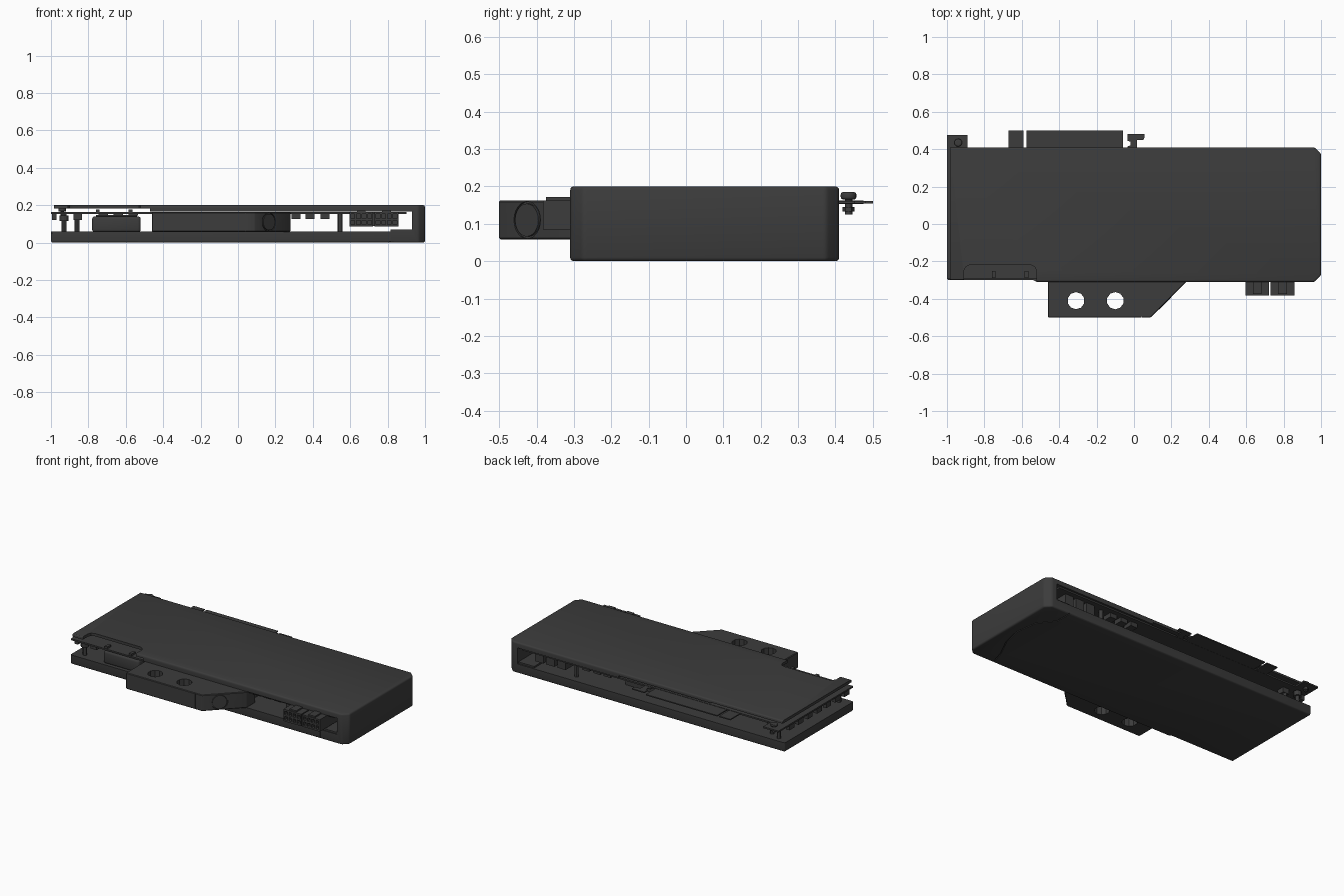
import bpy, bmesh, math
from mathutils import Matrix, Vector

if "Cube" in bpy.data.objects:
    bpy.data.objects.remove(bpy.data.objects["Cube"])

dark = bpy.data.materials.new("dark_grey")
dark.diffuse_color = (0.045, 0.045, 0.045, 1)
dark.use_nodes = True
dark.node_tree.nodes["Principled BSDF"].inputs["Base Color"].default_value = dark.diffuse_color


def finish(name, bm):
    bmesh.ops.recalc_face_normals(bm, faces=bm.faces)
    me = bpy.data.meshes.new(name)
    bm.to_mesh(me)
    bm.free()
    ob = bpy.data.objects.new(name, me)
    bpy.context.collection.objects.link(ob)
    me.materials.append(dark)
    return ob


def prism(name, pts, z0, z1):
    bm = bmesh.new()
    f = bm.faces.new([bm.verts.new((x, y, z0)) for x, y in pts])
    r = bmesh.ops.extrude_face_region(bm, geom=[f])
    vs = [v for v in r["geom"] if isinstance(v, bmesh.types.BMVert)]
    bmesh.ops.translate(bm, verts=vs, vec=(0, 0, z1 - z0))
    return finish(name, bm)


def box(name, x0, x1, y0, y1, z0, z1):
    return prism(name, [(x0, y0), (x1, y0), (x1, y1), (x0, y1)], z0, z1)


def cyl(name, loc, r, h, n=16, axis=(0, 0, 1)):
    bm = bmesh.new()
    rot = Vector((0, 0, 1)).rotation_difference(Vector(axis)).to_matrix().to_4x4()
    bmesh.ops.create_cone(bm, cap_ends=True, segments=n, radius1=r, radius2=r,
                          depth=h, matrix=Matrix.Translation(loc) @ rot)
    return finish(name, bm)


def apply(ob, mod):
    with bpy.context.temp_override(object=ob, active_object=ob):
        bpy.ops.object.modifier_apply(modifier=mod.name)


def bevel(ob, width, seg=3):
    m = ob.modifiers.new("bevel", 'BEVEL')
    m.width, m.segments, m.limit_method = width, seg, 'ANGLE'
    m.angle_limit = math.radians(40)
    apply(ob, m)
    return ob


def cut(ob, cutter):
    m = ob.modifiers.new("cut", 'BOOLEAN')
    m.operation, m.object, m.solver = 'DIFFERENCE', cutter, 'EXACT'
    apply(ob, m)
    bpy.data.objects.remove(cutter)


# Wraparound shell: bottom block, end wall and backplate in one piece
shell = prism("shell", [(-1, -.30), (-.54, -.30), (-.52, -.31), (.965, -.31), (1, -.275),
                        (1, .375), (.965, .41), (-1, .41)], 0, .2)
bevel(shell, .01)
cut(shell, box("c", -1.1, .93, -.6, .6, .06, .165))
cut(shell, box("c", -1.1, -.47, -.6, .6, .1, .182))
cut(shell, box("c", -1.1, .2, .36, .6, .1, .178))
cut(shell, box("c", -1.1, -.985, -.6, .6, .1, .3))
# Rounded notch in the backplate edge
cut(shell, prism("c", [(-.91, -.4), (-.52, -.4), (-.52, -.25), (-.53, -.23), (-.55, -.22),
                       (-.88, -.22), (-.90, -.23), (-.91, -.25)], .15, .3))
# Curved seam under the end cover
seam = [(.81, -.4), (.81, -.30), (.84, -.20), (.90, -.08), (.93, .05),
        (.91, .20), (.83, .30), (.83, .5)]
cut(shell, prism("c", seam + [(x + .006, y) for x, y in reversed(seam)], -.01, .005))
cut(shell, box("c", .81, .816, -.4, -.305, -.01, .07))
box("end_cover_lip", .816, .935, -.305, .40, .058, .07)

# Circuit board with mounting tab and edge connector
prism("circuit_board", [(-1, -.295), (.90, -.295), (.90, .40), (-.89, .40), (-.89, .475),
                        (-1, .475)], .153, .163)
box("edge_connector_short", -.67, -.59, .39, .5, .154, .161)
box("edge_connector_long", -.575, -.06, .39, .5, .154, .161)
prism("edge_connector_hook", [(-.035, .39), (.015, .39), (.015, .45), (.05, .45), (.055, .46),
                              (.055, .48), (-.035, .48), (-.035, .445), (-.02, .44),
                              (-.02, .42), (-.035, .415)], .154, .161)

# Tab screw
cyl("tab_screw_shaft", (-.94, .435, .155), .01, .06)
bevel(cyl("tab_screw_head", (-.94, .435, .175), .021, .02), .007)
cyl("tab_screw_nut", (-.94, .435, .139), .016, .012, 6)

# Coolant terminal with two ports
term = prism("terminal", [(-.46, -.5), (.04, -.5), (.09, -.5), (.28, -.31), (.28, -.22),
                          (-.46, -.22)], .058, .163)
bevel(term, .004, 1)
for x in (-.31, -.1):
    cut(term, cyl("c", (x, -.41, .1), .046, .4, 10))
# Slanted terminal cover line and round plug on the angled face
cut(term, prism("c", [(.04, -.6), (.044, -.6), (.044, -.495), (.04, -.495)], 0, .3))
n = Vector((1, -1, 0)).normalized()
centre = Vector((.165, -.425, .11))
cut(term, cyl("c", centre, .05, .012, 24, n))
cyl("terminal_plug", centre - n * .004, .044, .012, 24, n)
box("terminal_neck", -.42, .24, -.25, .1, .058, .16)

# Cold plate core and raised block under the board
box("core_block", -.44, .24, -.2, .28, .055, .14)
bevel(box("memory_block", -.78, -.52, -.28, .15, .055, .14), .015)
box("memory_pad", -.76, -.54, -.25, .1, .138, .148)
for i, x in enumerate((-.72, -.64, -.56)):
    box(f"memory_chip_{i}", x - .025, x + .025, -.26, -.18, .145, .155)
for i, x in enumerate((-.75, -.575)):
    box(f"notch_chip_{i}", x - .01, x + .01, -.29, -.25, .16, .176)

# Power sockets with pin holes
for i, x in enumerate((.595, .73)):
    sock = box(f"power_socket_{i}", x, x + .128, -.382, -.2, .085, .163)
    for c in range(4):
        for r in range(2):
            cx, cz = x + .019 + c * .03, .107 + r * .034
            cut(sock, box("c", cx - .010, cx + .010, -.4, -.3, cz - .011, cz + .011))
    box(f"power_socket_latch_{i}", x + .04, x + .088, -.375, -.25, .16, .172)

# Standoffs between block and board
for i, (x, y) in enumerate([(-.93, -.25), (-.86, .34), (-.93, .37), (.545, -.26), (.545, .35)]):
    cyl(f"standoff_{i}", (x, y, .107), .013, .104, 12)
for i, y in enumerate((-.25, .37)):
    cyl(f"standoff_collar_{i}", (-.93, y, .13), .025, .03, 12)

# Components hanging below the board
for i, x in enumerate((.31, .385, .465)):
    for j, y in enumerate((-.22, .0, .22, .34)):
        box(f"regulator_{i}_{j}", x - .025, x + .025, y - .03, y + .03, .125, .155)
for i, x in enumerate((.64, .72, .80)):
    for j, y in enumerate((-.02, .14, .33)):
        box(f"capacitor_{i}_{j}", x - .03, x + .03, y - .04, y + .04, .09, .155)
for i in range(7):
    y = -.24 + i * .095
    box(f"edge_part_{i}", -.995, -.97, y - .025, y + .025, .12, .155)
    box(f"inner_part_{i}", -.88, -.835, y - .025, y + .025, .12, .155)

# Smooth the rounded parts, keep hard edges
for ob in bpy.data.objects:
    ob.select_set(True)
bpy.context.view_layer.objects.active = shell
bpy.ops.object.shade_smooth_by_angle(angle=math.radians(30))
